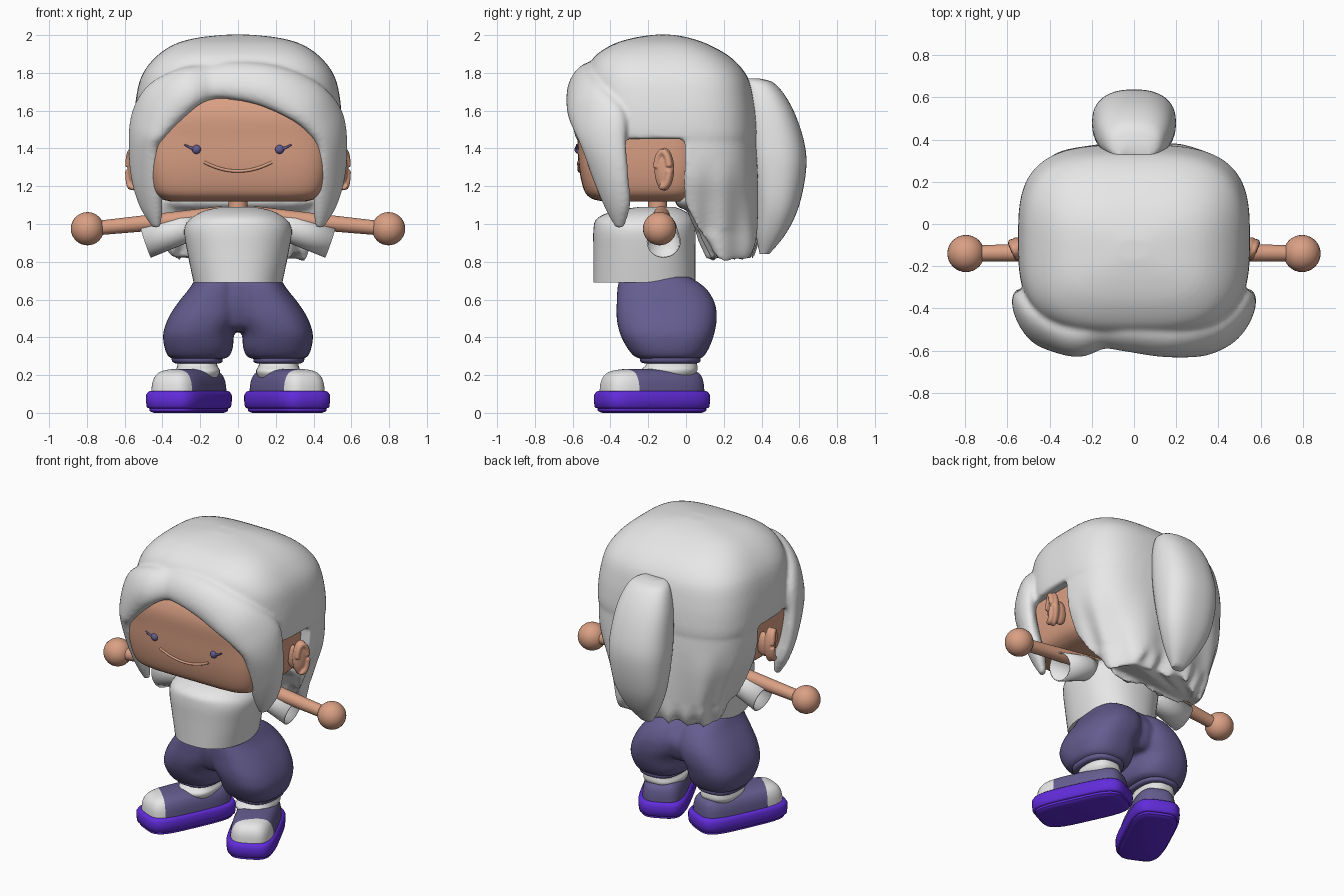
import bpy, bmesh
from math import sin, cos, pi, radians, copysign
from mathutils import Vector, Matrix

if "Cube" in bpy.data.objects:
    bpy.data.objects.remove(bpy.data.objects["Cube"])


def material(name, rgb):
    mat = bpy.data.materials.new(name)
    mat.use_nodes = True
    color = (*rgb, 1)
    mat.diffuse_color = color
    mat.node_tree.nodes["Principled BSDF"].inputs["Base Color"].default_value = color
    return mat


WHITE = material("soft white", (0.8, 0.8, 0.8))
SKIN = material("warm skin", (0.7, 0.35, 0.23))
PURPLE = material("dusty purple", (0.13, 0.11, 0.28))
VIOLET = material("bright violet", (0.12, 0.025, 0.7))


def smooth_rows(rows, steps):
    """Catmull-Rom interpolation of rows of numbers."""
    last = len(rows) - 1
    result = []
    for i in range(last):
        quad = [rows[max(0, min(last, i + k))] for k in (-1, 0, 1, 2)]
        for k in range(steps):
            t = k / steps
            result.append([b + 0.5 * t * (c - a + t * (2 * a - 5 * b + 4 * c - d
                           + t * (3 * (b - c) + d - a))) for a, b, c, d in zip(*quad)])
    return result + [list(rows[last])]


def sweep(bm, rings, capped=True):
    """Skin a list of rings of points."""
    loops = [[bm.verts.new(p) for p in ring] for ring in rings]
    for low, high in zip(loops, loops[1:]):
        for i in range(len(low)):
            j = (i + 1) % len(low)
            bm.faces.new((low[i], low[j], high[j], high[i]))
    if capped:
        bm.faces.new(loops[0][::-1])
        bm.faces.new(loops[-1])


def loft(bm, rows, power=2.5, steps=4, count=48):
    """Stack superellipse rings; a row is z, centre x, half width, front y, back y."""
    rings = []
    for z, cx, rx, front, back in smooth_rows(rows, steps):
        ring = []
        for i in range(count):
            c, s = cos(2 * pi * i / count), sin(2 * pi * i / count)
            u = copysign(abs(c) ** (2 / power), c)
            v = copysign(abs(s) ** (2 / power), s)
            ring.append((cx + rx * u, (front + back) / 2 + (back - front) / 2 * v, z))
        rings.append(ring)
    sweep(bm, rings)


def rod(bm, path, r_start, r_end, count=16, capped=True):
    """Round rod along a path."""
    path = [Vector(p) for p in path]
    last = len(path) - 1
    rings = []
    for i, p in enumerate(path):
        turn = (path[min(last, i + 1)] - path[max(0, i - 1)]).to_track_quat('Z', 'Y')
        r = r_start + (r_end - r_start) * i / last
        rings.append([p + turn @ Vector((r * cos(2 * pi * k / count), r * sin(2 * pi * k / count), 0))
                      for k in range(count)])
    sweep(bm, rings, capped)


def ball(bm, center, size, turn=0):
    matrix = (Matrix.Translation(center) @ Matrix.Rotation(turn, 4, 'Z')
              @ Matrix.Diagonal((*size, 1)))
    bmesh.ops.create_uvsphere(bm, u_segments=32, v_segments=16, radius=1, matrix=matrix)


def finish(name, bm, *mats, mirror=False, voxel=0, wall=0, relaxing=6):
    bmesh.ops.recalc_face_normals(bm, faces=bm.faces)
    mesh = bpy.data.meshes.new(name)
    bm.to_mesh(mesh)
    bm.free()
    for mat in mats:
        mesh.materials.append(mat)
    obj = bpy.data.objects.new(name, mesh)
    bpy.context.collection.objects.link(obj)
    bpy.ops.object.select_all(action='DESELECT')
    obj.select_set(True)
    bpy.context.view_layer.objects.active = obj
    bpy.ops.object.shade_smooth_by_angle(angle=radians(50))
    if mirror:
        obj.modifiers.new("Mirror", 'MIRROR').use_mirror_merge = False
    if wall:
        obj.modifiers.new("Wall", 'SOLIDIFY').thickness = wall
    if voxel:
        remesh = obj.modifiers.new("Blend", 'REMESH')
        remesh.mode = 'VOXEL'
        remesh.voxel_size = voxel
        remesh.use_smooth_shade = True
        relax = obj.modifiers.new("Relax", 'SMOOTH')
        relax.iterations = relaxing


# Head and neck
bm = bmesh.new()
loft(bm, [(1.12, 0, .36, -.44, 0), (1.135, 0, .41, -.5, .03), (1.18, 0, .455, -.54, .06),
          (1.3, 0, .48, -.567, .08), (1.45, 0, .485, -.575, .08), (1.6, 0, .475, -.575, .08),
          (1.75, 0, .4, -.5, .08)], power=6, count=80)
rod(bm, [(0, -.15, 1.05), (0, -.15, 1.15)], .05, .05)
finish("head", bm, SKIN)

# Ears: a full shell blended with a raised rim
bm = bmesh.new()
middle, tilt = Vector((.545, -.115, 1.29)), radians(-22)
ball(bm, middle, (.034, .055, .115), tilt)
ball(bm, middle - Vector((.045, 0, .01)), (.05, .035, .08))
spin = Matrix.Rotation(tilt, 3, 'Z')
arc = [radians(-110 + 15 * k) for k in range(20)]
rod(bm, [middle + spin @ Vector((.022, .037 * cos(a), .092 * sin(a))) for a in arc], .02, .017)
finish("ear", bm, SKIN, mirror=True, voxel=.005, relaxing=4)

# Eyes, lashes and smile
bm = bmesh.new()
ball(bm, (.22, -.57, 1.395), (.024, .02, .024))
rod(bm, [(.225, -.577, 1.397), (.255, -.578, 1.405), (.283, -.578, 1.42)], .009, .004)
finish("eye", bm, PURPLE, mirror=True)
bm = bmesh.new()
rod(bm, [(.018 * k, -.565 - .00004 * k * k, 1.28 + .00048 * k * k) for k in range(-10, 11)], .008, .008)
finish("smile", bm, SKIN)

# Long back hair with a cut front edge and wavy strands
bm = bmesh.new()
loft(bm, [(.83, 0, .35, -.2, .34), (.9, 0, .38, -.27, .37), (1, 0, .42, -.35, .378),
          (1.12, 0, .47, -.42, .382), (1.25, 0, .52, -.48, .382), (1.4, 0, .54, -.5, .375),
          (1.6, 0, .54, -.5, .36)], power=3.2, count=160)
for v in bm.verts:
    drop = max(0, 1.35 - v.co.z)
    v.co.y = max(v.co.y, -.005, .48 * (1.1 - v.co.z))
    wave = sin(21 * v.co.x + 9 * v.co.y)
    v.co.y += .035 * drop * wave
    v.co.x *= 1 + .08 * drop * sin(40 * v.co.y)
    if v.co.z < .95:
        v.co.z += .028 * sin(50 * v.co.x + 30 * v.co.y)
# Hair roll tucked under the head
loft(bm, [(1.08, 0, .38, -.03, .15), (1.12, 0, .42, -.06, .15), (1.17, 0, .4, -.04, .15)], power=3)
# Crown
loft(bm, [(1.45, 0, .545, -.5, .375), (1.52, 0, .55, -.52, .375), (1.65, 0, .542, -.53, .36),
          (1.78, 0, .512, -.53, .325), (1.88, 0, .44, -.49, .24), (1.95, 0, .34, -.39, .12),
          (1.985, 0, .22, -.28, .02), (2.002, 0, .07, -.17, -.07)], power=3.2, count=80)
# Fringe: rows of outer edge, inner edge and half thickness, ending in a lock each side
lock = [(.445, -.33, .98, .415, -.37, .98, .018), (.51, -.3, 1.1, .41, -.42, 1.08, .045),
        (.553, -.31, 1.25, .42, -.48, 1.22, .055), (.56, -.32, 1.42, .435, -.55, 1.4, .06)]
sweep_top = [(.53, -.33, 1.6, .38, -.59, 1.49, .075), (.42, -.44, 1.74, .28, -.61, 1.56, .075),
             (.22, -.49, 1.83, .12, -.6, 1.63, .075), (0, -.48, 1.855, -.04, -.58, 1.665, .065),
             (-.15, -.47, 1.84, -.14, -.57, 1.665, .06), (-.3, -.49, 1.82, -.24, -.6, 1.61, .075),
             (-.46, -.42, 1.74, -.34, -.59, 1.52, .075), (-.54, -.33, 1.6, -.41, -.58, 1.45, .07)]
other_lock = [(-a, b, c, -d, e, f, g) for a, b, c, d, e, f, g in reversed(lock)]
rows = smooth_rows(lock + sweep_top + other_lock, 5)
edges = [(Vector(r[:3]), Vector(r[3:6]), r[6]) for r in rows]
mids = [(o + i) / 2 for o, i, t in edges]
rings = []
for k, (outer, inner, thick) in enumerate(edges):
    along = mids[min(len(mids) - 1, k + 1)] - mids[max(0, k - 1)]
    across = (outer - inner) / 2
    depth = along.cross(across).normalized() * thick
    rings.append([mids[k] + across * cos(pi * a / 12) + depth * sin(pi * a / 12) for a in range(24)])
sweep(bm, rings)
finish("hair", bm, WHITE, voxel=.013)

# Ponytail
bm = bmesh.new()
loft(bm, [(1.77, 0, .07, .3, .39), (1.74, 0, .13, .3, .475), (1.62, 0, .175, .3, .56),
          (1.45, 0, .195, .31, .622), (1.3, 0, .197, .33, .637), (1.1, 0, .17, .36, .6),
          (.95, 0, .11, .37, .53), (.84, 0, .04, .39, .44)], power=2.4)
finish("ponytail", bm, WHITE)

# Shirt body
bm = bmesh.new()
loft(bm, [(.69, 0, .235, -.49, .05), (.85, 0, .268, -.49, .05), (.97, 0, .285, -.49, .05),
          (1.03, 0, .25, -.47, .035), (1.07, 0, .18, -.38, -.01), (1.09, 0, .09, -.25, -.06)],
     power=2.3)
finish("shirt", bm, WHITE)

# Sleeves, arms and hands
bm = bmesh.new()
rod(bm, [(.22, -.13, .995), (.29, -.127, .975), (.49, -.118, .907)], .066, .09, 32, capped=False)
finish("sleeve", bm, WHITE, mirror=True, wall=.008)
bm = bmesh.new()
rod(bm, [(.08, -.13, 1.045), (.8, -.14, .973)], .05, .037, 24)
ball(bm, (.797, -.14, .975), (.088, .088, .088))
finish("arm", bm, SKIN, mirror=True)

# Baggy trousers, legs and seat blended
bm = bmesh.new()
loft(bm, [(.285, .21, .13, -.235, .07), (.3, .208, .162, -.275, .095),
          (.35, .208, .182, -.315, .125), (.42, .208, .188, -.35, .15),
          (.5, .175, .195, -.367, .163), (.58, .145, .175, -.367, .153), (.66, .12, .137, -.363, .105),
          (.72, .11, .11, -.35, .02)])
loft(bm, [(.43, 0, .09, -.25, .07), (.47, 0, .13, -.31, .11), (.58, 0, .15, -.345, .13),
          (.7, 0, .13, -.345, .04)])
finish("trousers", bm, PURPLE, mirror=True, voxel=.012)
bm = bmesh.new()
loft(bm, [(.262, .215, .115, -.22, .055), (.27, .215, .132, -.24, .075),
          (.292, .218, .134, -.243, .077), (.305, .22, .12, -.225, .065)], steps=3)
finish("trouser_cuff", bm, PURPLE, mirror=True)

# Socks
bm = bmesh.new()
loft(bm, [(.16, .205, .08, -.2, .02), (.2, .21, .108, -.235, .045), (.225, .212, .116, -.24, .06),
          (.25, .215, .106, -.215, .06), (.29, .217, .1, -.19, .05)])
finish("sock", bm, WHITE, mirror=True)

# Shoes, turned outward, with a slanted toe cap
stance = Matrix.Translation((.26, -.18, 0)) @ Matrix.Rotation(radians(25), 4, 'Z')
bm = bmesh.new()
loft(bm, [(0, 0, .118, -.265, .265), (.01, 0, .138, -.288, .288), (.024, 0, .138, -.288, .288),
          (.032, 0, .152, -.303, .303), (.095, 0, .155, -.306, .306), (.115, 0, .14, -.288, .288)],
     power=4, steps=2)
bm.transform(stance)
finish("sole", bm, VIOLET, mirror=True)
bm = bmesh.new()
loft(bm, [(.1, 0, .137, -.283, .283), (.16, 0, .131, -.277, .278), (.2, 0, .115, -.257, .265),
          (.222, 0, .088, -.22, .235), (.232, 0, .045, -.16, .17)], power=3.5)
seam, heelward = Vector((.13, -.135, 0)), Vector((-.3, .95, 0))
bmesh.ops.bisect_plane(bm, geom=bm.verts[:] + bm.edges[:] + bm.faces[:],
                       plane_co=seam, plane_no=heelward)
for f in bm.faces:
    f.material_index = 1 if (f.calc_center_median() - seam).dot(heelward) < 0 else 0
bm.transform(stance)
finish("shoe_upper", bm, PURPLE, WHITE, mirror=True)
